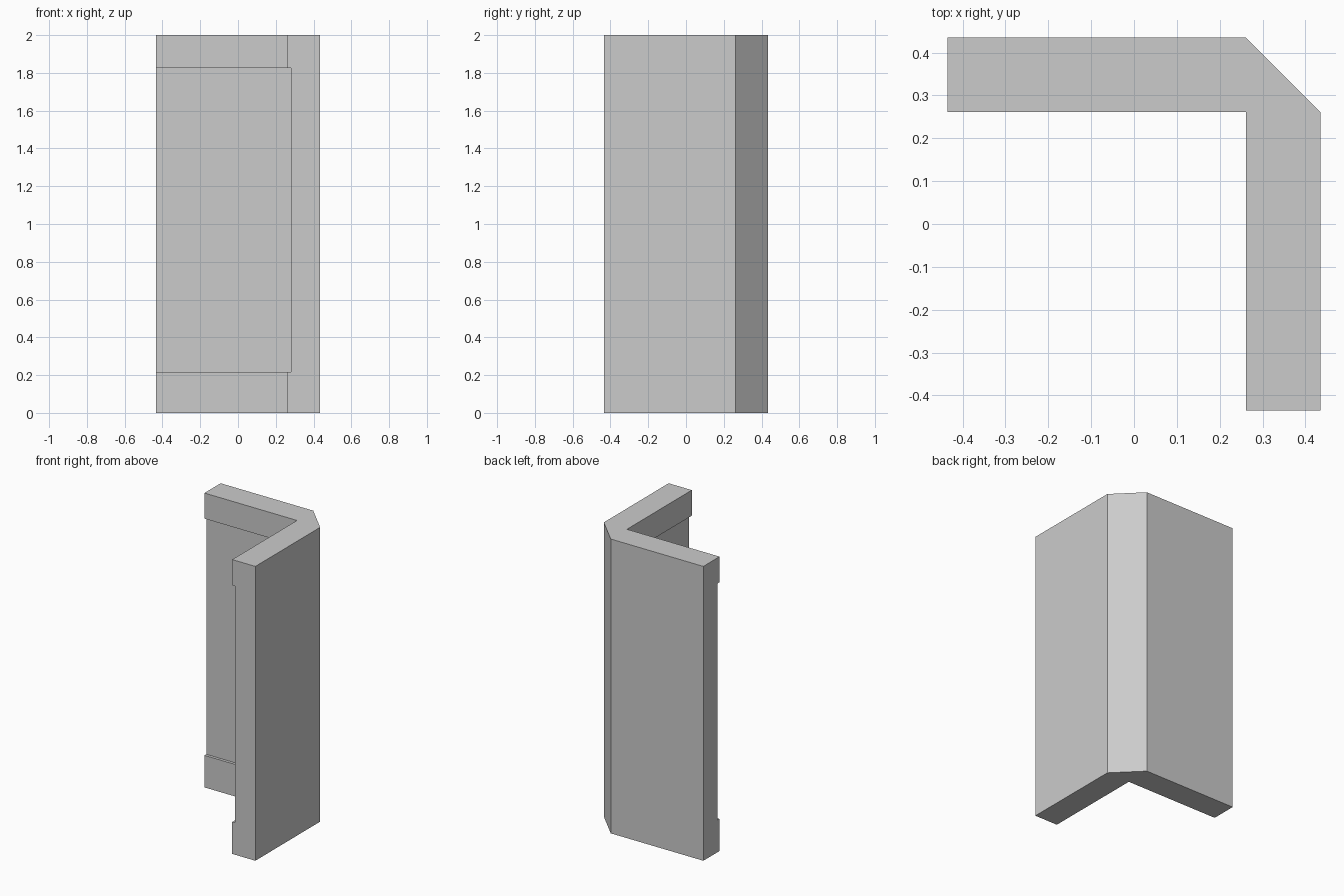
import bpy
import bmesh
from mathutils import Matrix, Vector

if "Cube" in bpy.data.objects:
    bpy.data.objects.remove(bpy.data.objects["Cube"])

HALF = 0.435       # half of the footprint
INNER = 0.261      # inner faces of both arms
RECESS = 0.2805    # inner faces inside the shallow recess
HEIGHT = 2.0
LOW, HIGH = 0.2175, 1.826


def make_object(name, bm):
    bmesh.ops.recalc_face_normals(bm, faces=bm.faces)
    mesh = bpy.data.meshes.new(name)
    bm.to_mesh(mesh)
    bm.free()
    obj = bpy.data.objects.new(name, mesh)
    bpy.context.collection.objects.link(obj)
    return obj


# Corner wall: L-shaped profile with a bevelled outer corner
profile = [(-HALF, HALF), (-HALF, INNER), (INNER, INNER), (INNER, -HALF),
           (HALF, -HALF), (HALF, INNER), (INNER, HALF)]
bm = bmesh.new()
base = bm.faces.new([bm.verts.new((x, y, 0)) for x, y in profile])
top = bmesh.ops.extrude_face_region(bm, geom=[base], use_keep_orig=True)
bmesh.ops.translate(bm, vec=(0, 0, HEIGHT),
                    verts=[v for v in top["geom"] if isinstance(v, bmesh.types.BMVert)])
wall = make_object("corner_wall", bm)

# Recess cutter: box that carves the inner faces between plinth and top band
near = Vector((-0.8, -0.8, LOW))
far = Vector((RECESS, RECESS, HIGH))
size = far - near
bm = bmesh.new()
bmesh.ops.create_cube(bm, size=1, matrix=Matrix.Translation((near + far) / 2)
                      @ Matrix.Diagonal((*size, 1)))
cutter = make_object("recess_cutter", bm)
cutter.hide_render = True

cut = wall.modifiers.new("recess", 'BOOLEAN')
cut.operation = 'DIFFERENCE'
cut.solver = 'EXACT'
cut.object = cutter
bpy.context.view_layer.objects.active = wall
wall.select_set(True)
bpy.ops.object.modifier_apply(modifier=cut.name)
bpy.data.objects.remove(cutter)
